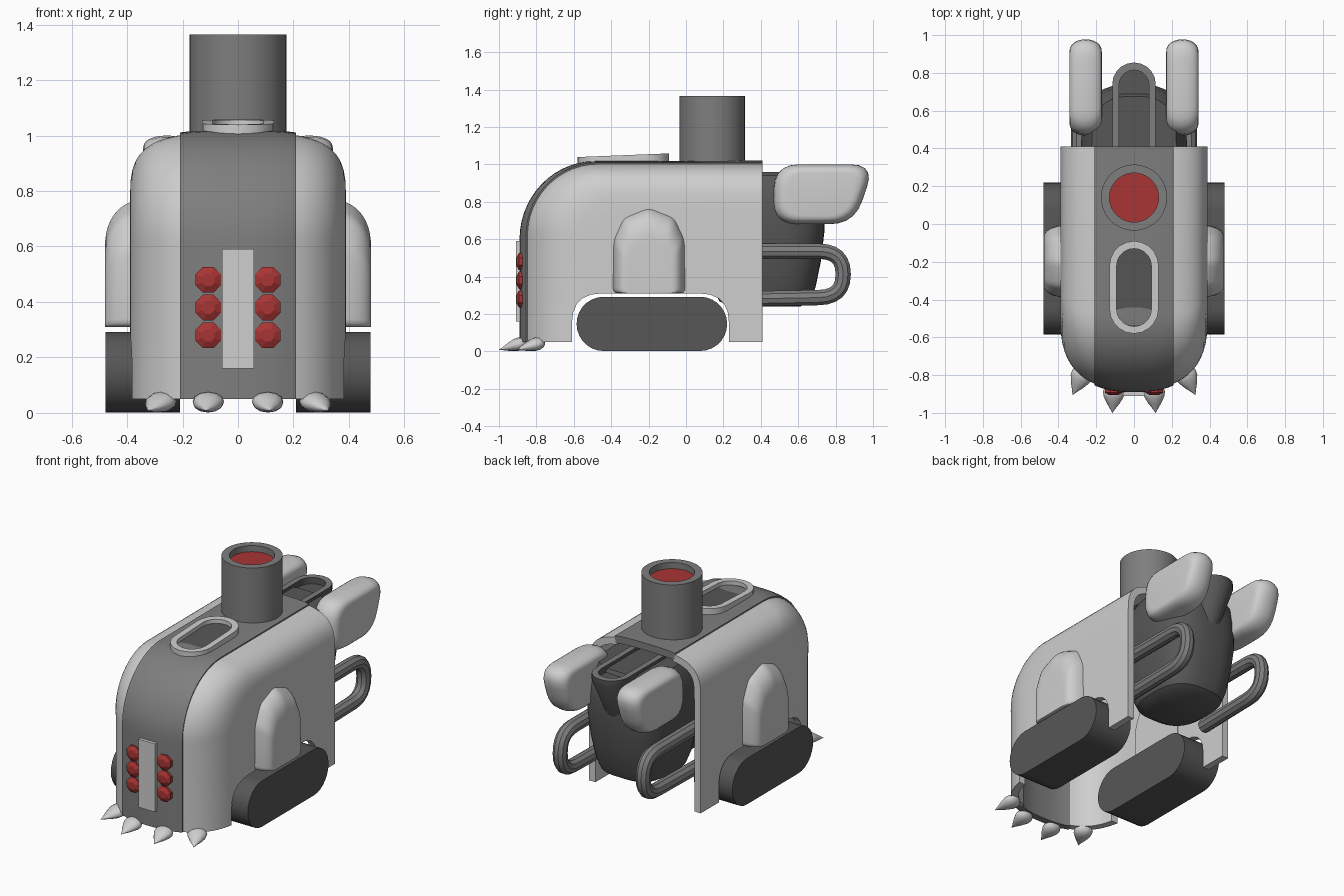
import bpy, bmesh
from math import sin, cos, pi
from mathutils import Vector

cube = bpy.data.objects.get("Cube")
if cube:
    bpy.data.objects.remove(cube, do_unlink=True)


def material(name, r, g, b):
    m = bpy.data.materials.new(name)
    m.use_nodes = True
    m.diffuse_color = (r, g, b, 1)
    m.node_tree.nodes["Principled BSDF"].inputs["Base Color"].default_value = (r, g, b, 1)
    return m


LIGHT = material("light_grey", .62, .62, .62)
GREY = material("mid_grey", .21, .21, .21)
DARK = material("dark_grey", .095, .095, .095)
RED = material("red", .4, .035, .035)


def make(name, verts, faces, mat, fix=True):
    me = bpy.data.meshes.new(name)
    me.from_pydata([tuple(v) for v in verts], [], faces)
    if fix:
        bm = bmesh.new()
        bm.from_mesh(me)
        bmesh.ops.recalc_face_normals(bm, faces=bm.faces)
        bm.to_mesh(me)
        bm.free()
    me.materials.append(mat)
    ob = bpy.data.objects.new(name, me)
    bpy.context.collection.objects.link(ob)
    return ob


def finish(ob, mirror=False, angle=35):
    """Optionally mirror, apply modifiers, smooth below the angle."""
    if mirror:
        ob.modifiers.new("mirror", 'MIRROR')
    bpy.ops.object.select_all(action='DESELECT')
    ob.select_set(True)
    bpy.context.view_layer.objects.active = ob
    bpy.ops.object.convert(target='MESH')
    bpy.ops.object.shade_smooth_by_angle(angle=angle * pi / 180)
    return ob


def loft(name, rings, mat, caps=(True, True)):
    n = len(rings[0])
    verts = [p for r in rings for p in r]
    faces = [(i * n + j, i * n + (j + 1) % n, (i + 1) * n + (j + 1) % n, (i + 1) * n + j)
             for i in range(len(rings) - 1) for j in range(n)]
    if caps[0]:
        faces.append(tuple(range(n)))
    if caps[1]:
        faces.append(tuple(range(len(verts) - n, len(verts))))
    return make(name, verts, faces, mat)


def along_x(pts, x):
    return [(x, y, z) for y, z in pts]


def along_z(pts, z, slope=0):
    return [(x, y, z + slope * y) for x, y in pts]


def circle(r, n=32, cy=0, ry=None, power=2):
    """Circle or superellipse outline."""
    def f(c):
        return abs(c) ** (2 / power) * (1 if c > 0 else -1)
    return [(r * f(cos(2 * pi * k / n)), cy + (ry or r) * f(sin(2 * pi * k / n))) for k in range(n)]


def stadium(w, y0, y1, n=10):
    """Slot outline along y with half width w."""
    up = [(w * cos(pi * k / n), y1 - w + w * sin(pi * k / n)) for k in range(n + 1)]
    return up + [(-x, y0 + y1 - y) for x, y in up]


def rounded(corners, r, n=5):
    """Polygon outline with rounded corners."""
    out = []
    c = [Vector(p) for p in corners]
    for i, p in enumerate(c):
        a, b = c[i - 1] - p, c[(i + 1) % len(c)] - p
        a, b = (p + v.normalized() * min(r, v.length * .48) for v in (a, b))
        for k in range(n + 1):
            t = k / n
            out.append(tuple(a * (1 - t) ** 2 + p * 2 * t * (1 - t) + b * t * t))
    return out


def pillow(name, outline, anchor, x0, x1, base, start, mat):
    """Outline swept in x, shrinking softly toward its ends."""
    rings = []
    for k in range(13):
        a = start + (pi / 2 - start) * k / 12
        s = base + (1 - base) * max(cos(a), 0) ** .8
        f = (sin(a) - sin(start)) / (1 - sin(start))
        pts = [(anchor[0] + (y - anchor[0]) * s, anchor[1] + (z - anchor[1]) * s) for y, z in outline]
        rings.append(along_x(pts, x0 + (x1 - x0) * f))
    return finish(loft(name, rings, mat), True, 50)


# Body surface: outer and inner side profiles, joined by a superellipse across x
HALF, BACK, LOW = .39, .41, .05


def body_rows():
    rows = [((-.88, LOW), (-.5, LOW), 2.5)]
    for k in range(15):
        a = pi / 2 * k / 14
        rows.append(((-.48 - .4 * cos(a), .6 + .41 * sin(a)),
                     (-.3 - .2 * cos(a), .6 + .15 * sin(a)), 2.5 + k / 14))
    return rows + [((BACK, 1.01), (BACK, .75), 3.5)]


def body_grid(name, xs, lift, mat, side):
    verts, faces, n = [], [], len(xs)
    rows = body_rows()
    for outer, inner, p in rows:
        o, i = Vector(outer), Vector(inner)
        o += (o - i).normalized() * lift
        for x in xs:
            s = max(0, 1 - (abs(x) / HALF) ** p) ** (1 / p)
            y, z = i + (o - i) * s
            verts.append((x, y, z))
    for i in range(len(rows) - 1):
        for j in range(n - 1):
            a = i * n + j
            faces.append((a, a + 1, a + n + 1, a + n))
    if side:
        verts.append((HALF, BACK, LOW))
        faces.append(tuple([len(verts) - 1] + [i * n + n - 1 for i in range(len(rows) - 1, -1, -1)]))
    ob = make(name, verts, faces, mat, fix=False)
    sol = ob.modifiers.new("wall", 'SOLIDIFY')
    sol.thickness, sol.offset = .045, -1
    return ob


# Shell with track openings
shell = body_grid("body_shell", [.2 + .19 * sin(pi / 2 * k / 10) for k in range(11)], 0, LIGHT, True)
arch = rounded([(-.61, -.2), (.23, -.2), (.23, .31), (-.61, .31)], .16)
cutter = loft("arch_cutter", [along_x(arch, .25), along_x(arch, .6)], LIGHT)
cutter.hide_render = True
cut = shell.modifiers.new("arches", 'BOOLEAN')
cut.operation, cut.object, cut.solver = 'DIFFERENCE', cutter, 'EXACT'
finish(shell, True)
bpy.data.objects.remove(cutter, do_unlink=True)

# Centre strip
finish(body_grid("centre_strip", [.21 * k / 5 for k in range(-5, 6)], .01, GREY, False))

# Tracks
track = [(y, z) for z, y in stadium(.145, -.585, .22, 14)]
track = [(y, z + .147) for y, z in track]
finish(loft("tracks", [along_x(track, .21), along_x(track, .478)], DARK), True)

# Side pods
pod = rounded([(-.395, .31), (0, .31), (-.005, .6), (-.06, .72), (-.2, .775), (-.335, .72), (-.39, .6)], .03, 3)
pillow("side_pods", pod, (-.2, .31), .34, .48, .6, 0, LIGHT)

# Chimney
rings = [along_z(circle(r, 40, .14), z) for r, z in ((.175, .98), (.175, 1.365), (.13, 1.365), (.13, 1.32))]
finish(loft("chimney", rings, GREY))
finish(loft("chimney_lens", [along_z(circle(.131, 40, .14), z) for z in (1.318, 1.326)], RED))

# Top hatch
outer, inner = stadium(.13, -.58, -.09), stadium(.092, -.542, -.13)
rings = [along_z(p, z, .04) for p, z in ((outer, .97), (outer, 1.062), (inner, 1.062), (inner, 1.03))]
finish(loft("hatch_ring", rings, LIGHT))
finish(loft("hatch_floor", [along_z(inner, z, .04) for z in (1.028, 1.036)], DARK))

# Front plate and lamps
plate = [(-.91, .16), (-.86, .16), (-.86, .59), (-.91, .59)]
finish(loft("front_plate", [along_x(plate, -.058), along_x(plate, .058)], LIGHT))
for i in range(3):
    rings = [[(.107 + r * cos(pi / 4 * (k + .5)), y, .28 + .1 * i + r * sin(pi / 4 * (k + .5))) for k in range(8)]
             for r, y in ((.025, -.906), (.05, -.893), (.05, -.86))]
    finish(loft("front_lamps", rings, RED), True, 20)

# Claws: flattened teardrops from base to tip
for base, tip in (((.105, -.865, .047), (.115, -1, .008)), ((.265, -.775, .047), (.325, -.905, .008))):
    b, t = Vector(base), Vector(tip)
    d = t - b
    side = Vector((-d.y, d.x, 0)).normalized()
    up = side.cross(d).normalized()
    rings = []
    for f, r in ((-.1, .02), (0, .045), (.15, .057), (.35, .054), (.6, .036), (.85, .013), (1, .001)):
        rings.append([b + d * f + side * r * cos(pi * k / 6) + up * r * .62 * sin(pi * k / 6) for k in range(12)])
    finish(loft("claws", rings, LIGHT), True, 60)

# Rear barrel
rings = [along_z(circle(.28 * s, 40, .42, .32 * s, 2.8), z) for s, z in
         ((.6, .24), (.76, .27), (.85, .34), (.94, .48), (1, .64), (1, .76), (.95, .87), (.8, .94))]
finish(loft("rear_barrel", rings, DARK))

# Rear scoop with rim
top, hole = stadium(.115, .25, .855), stadium(.08, .29, .815)
rings = [along_z(stadium(.06, .25, .7), .6), along_z(top, .92), along_z(top, .96),
         along_z(hole, .96), along_z(hole, .92)]
scoop = loft("rear_scoop", rings, DARK)
scoop.data.materials.append(GREY)
for f in scoop.data.polygons:
    if f.center.z > .955:
        f.material_index = 1
finish(scoop)

# Hand paddles and their mounts
hand = rounded([(.46, .68), (.89, .68), (1, 1), (.47, 1)], .13)
hand = [(min(y * 1.012 - .002, 1), z) for y, z in hand]
pillow("hand_paddles", hand, (.73, .84), .17, .342, .72, -pi / 2, LIGHT)
mount = [(.3, .78), (.52, .78), (.52, .9), (.3, .9)]
finish(loft("hand_mounts", [along_x(mount, .19), along_x(mount, .24)], GREY), True)

# Loop handles
cu = bpy.data.curves.new("loop_handles", 'CURVE')
cu.dimensions, cu.bevel_depth, cu.bevel_resolution, cu.use_fill_caps = '3D', .043, 3, True
path = rounded([(.3, .535), (.84, .535), (.84, .29), (.3, .28)], .13, 6)[6:-6]
path = [(.3, .535)] + path[:] + [(.3, .28)]
path = [p for i, p in enumerate(path) if i == 0 or p != path[i - 1]]
sp = cu.splines.new('POLY')
sp.points.add(len(path) - 1)
for p, (y, z) in zip(sp.points, path):
    p.co = (.29, y, z, 1)
cu.materials.append(GREY)
handles = bpy.data.objects.new("loop_handles", cu)
bpy.context.collection.objects.link(handles)
finish(handles)
finish(handles, True, 50)
